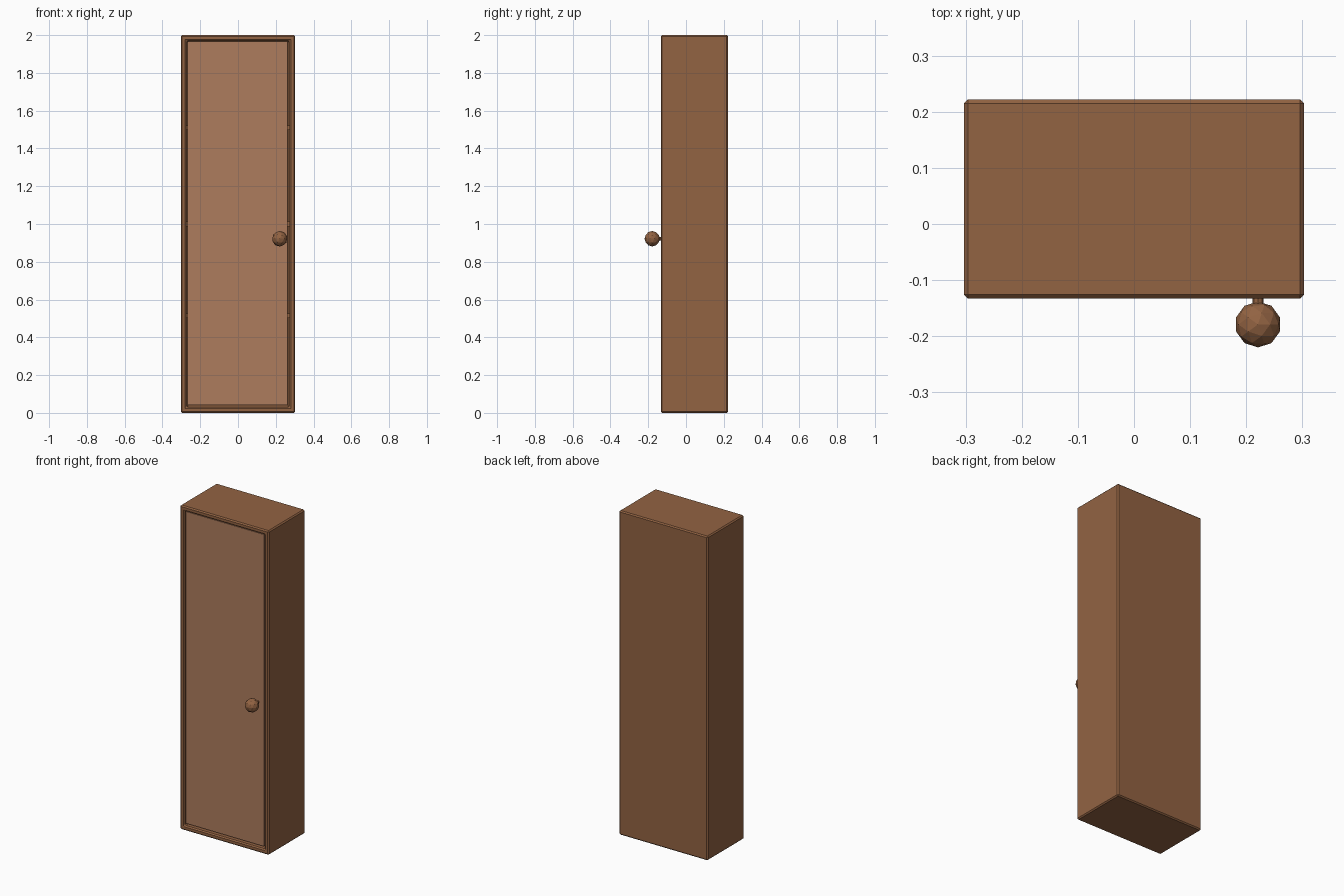
import bpy, bmesh
from mathutils import Matrix, Vector

if "Cube" in bpy.data.objects:
    bpy.data.objects.remove(bpy.data.objects["Cube"])


def material(name, rgb):
    m = bpy.data.materials.new(name)
    m.diffuse_color = (*rgb, 1)
    m.use_nodes = True
    m.node_tree.nodes["Principled BSDF"].inputs["Base Color"].default_value = m.diffuse_color
    return m


WOOD = material("wood", (0.29, 0.125, 0.055))
DOOR = material("door_wood", (0.42, 0.20, 0.11))


def finish(name, bm, mat, bevel=0):
    bmesh.ops.recalc_face_normals(bm, faces=bm.faces)
    me = bpy.data.meshes.new(name)
    bm.to_mesh(me)
    bm.free()
    me.materials.append(mat)
    ob = bpy.data.objects.new(name, me)
    bpy.context.collection.objects.link(ob)
    if bevel:
        mod = ob.modifiers.new("chamfer", 'BEVEL')
        mod.width = bevel
        mod.segments = 1
    return ob


def box_mesh(lo, hi):
    bm = bmesh.new()
    lo, hi = Vector(lo), Vector(hi)
    bmesh.ops.create_cube(bm, size=1, matrix=Matrix.Translation((lo + hi) / 2)
                          @ Matrix.Diagonal((*(hi - lo), 1)))
    return bm


# Hollow case: front face inset, then pushed back to form the interior
bm = box_mesh((-0.303, -0.133, 0), (0.303, 0.222, 2))
bm.normal_update()
front = min(bm.faces, key=lambda f: f.calc_center_median().y)
bmesh.ops.inset_region(bm, faces=[front], thickness=0.03, use_even_offset=True)
ext = bmesh.ops.extrude_discrete_faces(bm, faces=[front])
bmesh.ops.translate(bm, verts=ext["faces"][0].verts, vec=(0, 0.325, 0))
finish("cabinet_case", bm, WOOD, 0.007)

# Shelves
for i, z in enumerate((0.515, 1.0, 1.51)):
    finish(f"shelf_{i + 1}", box_mesh((-0.273, -0.09, z - 0.012), (0.273, 0.192, z + 0.012)), WOOD)

# Inset door with a narrow gap around it
finish("door", box_mesh((-0.268, -0.124, 0.042), (0.263, -0.099, 1.966)), DOOR)

# Knob and its stem
bm = bmesh.new()
bmesh.ops.create_icosphere(bm, subdivisions=2, radius=0.041,
                           matrix=Matrix.Translation((0.221, -0.179, 0.922)))
finish("knob", bm, WOOD)
bm = bmesh.new()
bmesh.ops.create_cone(bm, cap_ends=True, segments=8, radius1=0.01, radius2=0.01, depth=0.05,
                      matrix=Matrix.Translation((0.221, -0.14, 0.922)) @ Matrix.Rotation(1.5707963, 4, 'X'))
finish("knob_stem", bm, WOOD)
